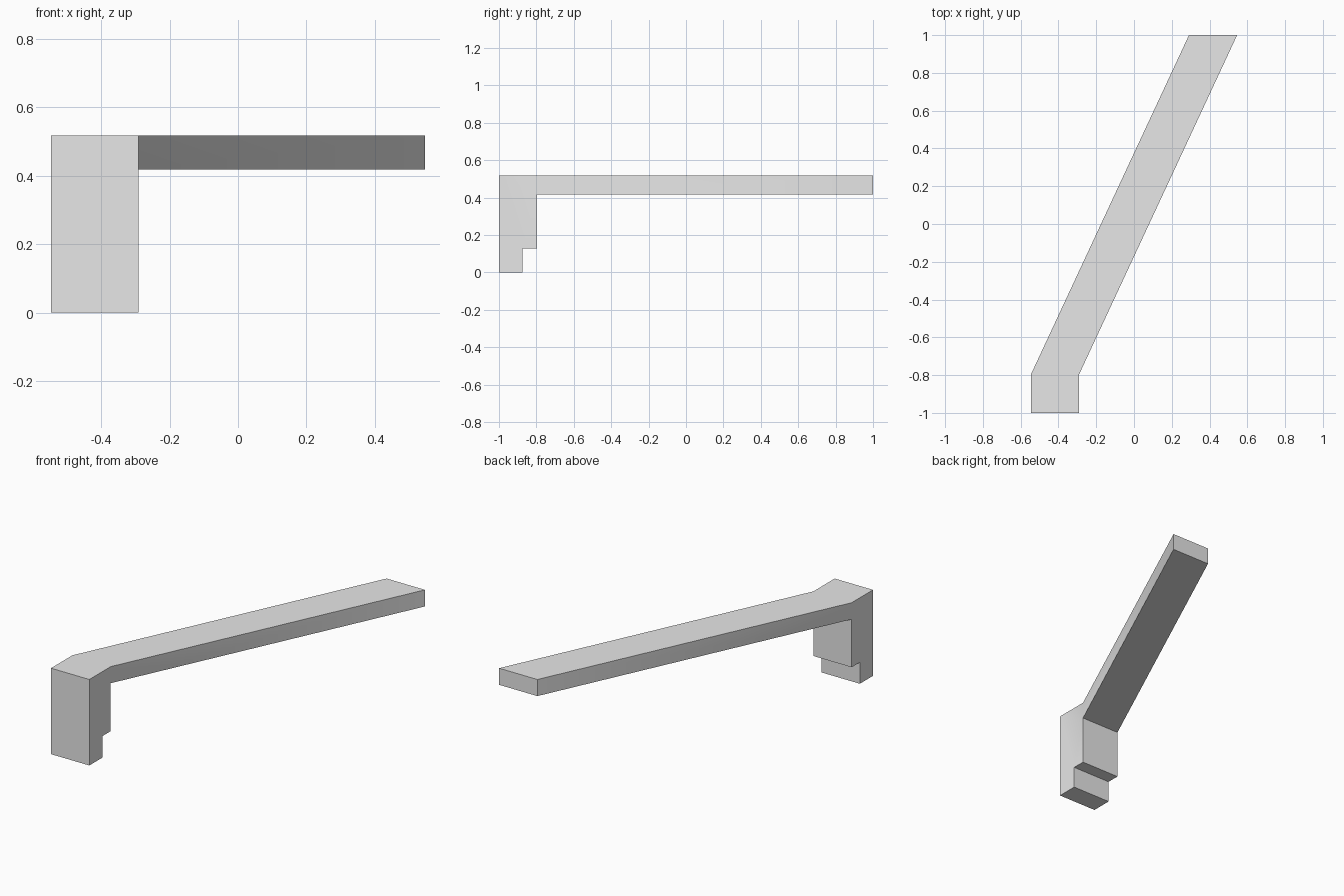
import bpy
import bmesh
import math

if "Cube" in bpy.data.objects:
    bpy.data.objects.remove(bpy.data.objects["Cube"])

HALF_X, WIDTH = 0.546, 0.255      # overall half span and bar width
BEND_Y, TOP, UNDER = -0.797, 0.518, 0.418
STEP_Y, STEP_Z = -0.875, 0.129    # notch at the back of the foot

grey = bpy.data.materials.new("plain grey")
grey.diffuse_color = (0.8, 0.8, 0.8, 1)
grey.use_nodes = True
grey.node_tree.nodes["Principled BSDF"].inputs["Base Color"].default_value = grey.diffuse_color

# Side profile (y, z): stepped leg, then the long beam
profile = [(-1, 0), (STEP_Y, 0), (STEP_Y, STEP_Z), (BEND_Y, STEP_Z),
           (BEND_Y, UNDER), (1, UNDER), (1, TOP), (BEND_Y, TOP), (-1, TOP)]


def left_x(y):
    """Left edge: straight along the leg, then slanting along the beam."""
    t = max(0, (y - BEND_Y) / (1 - BEND_Y))
    return -HALF_X + t * (2 * HALF_X - WIDTH)


bm = bmesh.new()
verts = [bm.verts.new((left_x(y), y, z)) for y, z in profile]
leg = bm.faces.new([verts[i] for i in (0, 1, 2, 3, 4, 7, 8)])
beam = bm.faces.new([verts[i] for i in (4, 5, 6, 7)])

# Extrude the profile sideways, keeping the first side as the left wall
res = bmesh.ops.extrude_face_region(bm, geom=[leg, beam], use_keep_orig=True)
moved = [g for g in res["geom"] if isinstance(g, bmesh.types.BMVert)]
bmesh.ops.translate(bm, verts=moved, vec=(WIDTH, 0, 0))
bmesh.ops.recalc_face_normals(bm, faces=bm.faces[:])

mesh = bpy.data.meshes.new("bent_bar_handle")
bm.to_mesh(mesh)
bm.free()
mesh.materials.append(grey)
handle = bpy.data.objects.new("bent_bar_handle", mesh)
bpy.context.collection.objects.link(handle)

# Soft shading over the shallow bend, crisp everywhere else
bpy.context.view_layer.objects.active = handle
handle.select_set(True)
bpy.ops.object.shade_smooth_by_angle(angle=math.radians(30))
